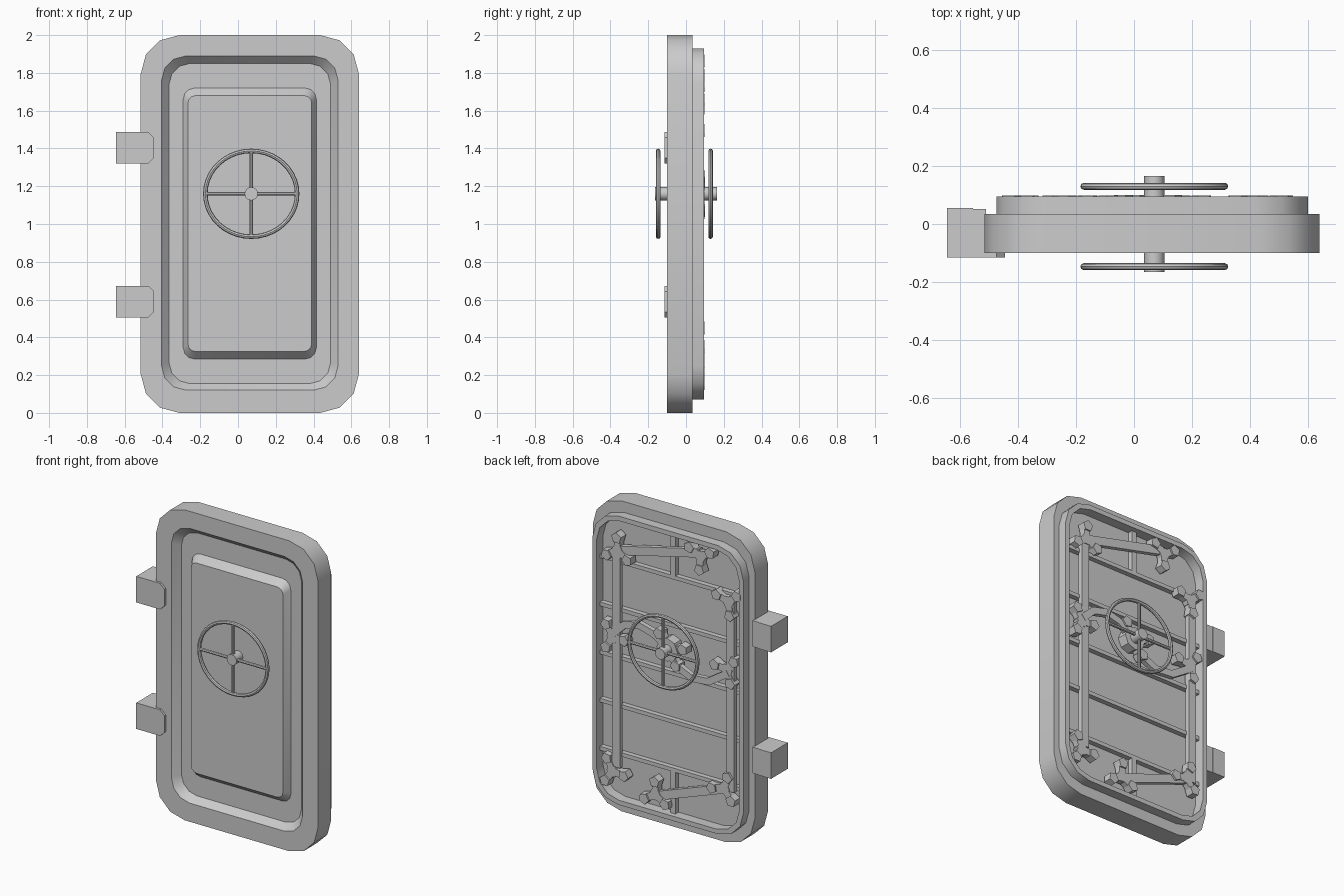
import bpy, bmesh, math
from mathutils import Vector, Matrix

if "Cube" in bpy.data.objects:
    bpy.data.objects.remove(bpy.data.objects["Cube"], do_unlink=True)

grey = bpy.data.materials.new("painted_steel_grey")
grey.use_nodes = True
GREY = (0.6, 0.6, 0.6, 1)
grey.diffuse_color = GREY
grey.node_tree.nodes["Principled BSDF"].inputs["Base Color"].default_value = GREY


def finish(name, bm, smooth=False):
    bmesh.ops.recalc_face_normals(bm, faces=bm.faces)
    me = bpy.data.meshes.new(name)
    bm.to_mesh(me)
    bm.free()
    me.materials.append(grey)
    ob = bpy.data.objects.new(name, me)
    bpy.context.collection.objects.link(ob)
    if smooth:
        bpy.ops.object.select_all(action='DESELECT')
        bpy.context.view_layer.objects.active = ob
        ob.select_set(True)
        bpy.ops.object.shade_smooth_by_angle(angle=math.radians(35))
    return ob


def prism(bm, pts, y0, y1):
    """Extrude an (x, z) outline from y0 to y1."""
    a = [bm.verts.new((x, y0, z)) for x, z in pts]
    b = [bm.verts.new((x, y1, z)) for x, z in pts]
    bm.faces.new(a)
    bm.faces.new(b)
    for i in range(len(a)):
        j = (i + 1) % len(a)
        bm.faces.new((a[i], a[j], b[j], b[i]))


def strip(bm, path, width, y0, y1):
    """Flat bar of constant width along an (x, z) path."""
    pts = [Vector(p) for p in path]
    left, right = [], []
    for i, p in enumerate(pts):
        t = (pts[min(i + 1, len(pts) - 1)] - pts[max(i - 1, 0)]).normalized()
        n = Vector((-t.y, t.x)) * width / 2
        left.append(p + n)
        right.append(p - n)
    prism(bm, left + right[::-1], y0, y1)


def disc(bm, x, z, r, y0, y1, n, turn=0.0):
    prism(bm, [(x + r * math.cos(turn + math.tau * i / n),
                z + r * math.sin(turn + math.tau * i / n)) for i in range(n)], y0, y1)


def rounded_loop(bm, x0, x1, z0, z1, r, y, seg=3):
    corners = [(x1 - r, z1 - r), (x0 + r, z1 - r), (x0 + r, z0 + r), (x1 - r, z0 + r)]
    return [bm.verts.new((cx + r * math.cos(a), y, cz + r * math.sin(a)))
            for k, (cx, cz) in enumerate(corners)
            for a in [math.pi / 2 * (k + s / seg) for s in range(seg + 1)]]


# Door body: raised front panel, recess, frame, rear lip, rear pan
bm = bmesh.new()
sections = [
    (-0.265, 0.39, 0.325, 1.68, 0.04, -0.10),
    (-0.29, 0.415, 0.285, 1.72, 0.06, -0.055),
    (-0.365, 0.49, 0.155, 1.85, 0.11, -0.055),
    (-0.405, 0.53, 0.12, 1.89, 0.13, -0.10),
    (-0.515, 0.64, 0.0, 2.0, 0.205, -0.10),
    (-0.515, 0.64, 0.0, 2.0, 0.205, 0.035),
    (-0.475, 0.60, 0.07, 1.93, 0.18, 0.035),
    (-0.475, 0.60, 0.07, 1.93, 0.18, 0.095),
    (-0.445, 0.57, 0.10, 1.90, 0.16, 0.095),
    (-0.445, 0.57, 0.10, 1.90, 0.16, 0.03),
]
loops = [rounded_loop(bm, *s) for s in sections]
bm.faces.new(loops[0])
bm.faces.new(loops[-1])
for a, b in zip(loops, loops[1:]):
    for i in range(len(a)):
        j = (i + 1) % len(a)
        bm.faces.new((a[i], a[j], b[j], b[i]))
finish("door_body", bm, True)

# Stiffening ribs on the rear pan
bm = bmesh.new()
for z in (0.38, 0.69, 1.0, 1.31, 1.62):
    strip(bm, [(-0.445, z), (0.57, z)], 0.025, 0.025, 0.062)
for z0, z1 in ((0.10, 0.38), (1.62, 1.90)):
    strip(bm, [(0.05, z0), (0.05, z1)], 0.035, 0.025, 0.062)
finish("rear_ribs", bm)

# Hinges: block beside the frame and a clipped plate on its face
for name, z0 in (("lower_hinge", 0.505), ("upper_hinge", 1.32)):
    z1 = z0 + 0.168
    bm = bmesh.new()
    prism(bm, [(-0.645, z0), (-0.555, z0), (-0.555, z1), (-0.645, z1)], -0.115, 0.055)
    prism(bm, [(-0.555, z0), (-0.51, z0), (-0.51, z1), (-0.555, z1)], -0.11, 0.052)
    c = 0.03
    prism(bm, [(-0.555, z0), (-0.445 - c, z0), (-0.445, z0 + c),
               (-0.445, z1 - c), (-0.445 - c, z1), (-0.555, z1)], -0.115, -0.095)
    finish(name, bm)

# Locking bars linking the clamps
bm = bmesh.new()
for path in ([(0.44, 0.30), (0.44, 1.70)], [(-0.375, 0.36), (-0.375, 1.58)],
             [(0.43, 1.70), (-0.16, 1.84)], [(0.16, 0.19), (-0.34, 0.37)]):
    strip(bm, path, 0.055, 0.055, 0.084)
finish("locking_bars", bm)

# Three-armed clamps with five-sided bolts: x, z, angle of first arm
clamps = [(0.43, 1.70, 90), (-0.16, 1.82, 30), (-0.36, 1.58, 20), (-0.35, 1.14, 10),
          (0.465, 1.135, 60), (0.465, 0.27, 65), (0.16, 0.20, 90), (-0.33, 0.37, 350)]
for k, (x, z, ang) in enumerate(clamps):
    bm = bmesh.new()
    disc(bm, x, z, 0.04, 0.05, 0.088, 6)
    for s in range(3):
        a = math.radians(ang + 120 * s)
        ex, ez = x + 0.085 * math.cos(a), z + 0.085 * math.sin(a)
        strip(bm, [(x, z), (ex, ez)], 0.045, 0.05, 0.088)
        disc(bm, ex, ez, 0.036, 0.045, 0.098, 5, a)
    finish(f"clamp_{k + 1}", bm)

# Curved linkage arms and the pivot plate around the shaft
WX, WZ = 0.07, 1.16
bm = bmesh.new()
strip(bm, [(0.46, 1.16), (0.38, 1.235), (0.28, 1.26), (0.18, 1.235), (0.07, 1.17)], 0.045, 0.06, 0.09)
strip(bm, [(0.07, 1.15), (0.0, 1.065), (-0.10, 1.02), (-0.22, 1.03), (-0.36, 1.12)], 0.045, 0.06, 0.09)
disc(bm, WX, WZ, 0.075, 0.03, 0.094, 8)
for dx, dz in ((-0.06, -0.09), (0.06, 0.09), (-0.11, 0.03)):
    strip(bm, [(WX, WZ), (WX + dx, WZ + dz)], 0.045, 0.05, 0.09)
    disc(bm, WX + dx, WZ + dz, 0.036, 0.045, 0.10, 5)
finish("linkage", bm)

# Shaft through the door
bm = bmesh.new()
disc(bm, WX, WZ, 0.035, -0.165, 0.165, 16)
finish("wheel_shaft", bm, True)

# Handwheels: slightly oval rim and four spokes
for name, y in (("front_handwheel", -0.147), ("rear_handwheel", 0.13)):
    bm = bmesh.new()
    n, m, t = 40, 8, 0.012
    rings = []
    for i in range(n):
        a = math.tau * i / n
        rings.append([bm.verts.new((WX + (0.243 + t * math.cos(b)) * math.cos(a),
                                    y + t * math.sin(b),
                                    WZ + (0.227 + t * math.cos(b)) * math.sin(a)))
                      for b in [math.tau * j / m for j in range(m)]])
    for i in range(n):
        p, q = rings[i], rings[(i + 1) % n]
        for j in range(m):
            h = (j + 1) % m
            bm.faces.new((p[j], p[h], q[h], q[j]))
    for axis, length in (('X', 0.454), ('Y', 0.486)):
        rot = Matrix.Rotation(math.pi / 2, 4, 'Y') if axis == 'Y' else Matrix.Identity(4)
        bmesh.ops.create_cone(bm, cap_ends=True, segments=8, radius1=0.01, radius2=0.01,
                              depth=length, matrix=Matrix.Translation((WX, y, WZ)) @ rot)
    finish(name, bm, True)
